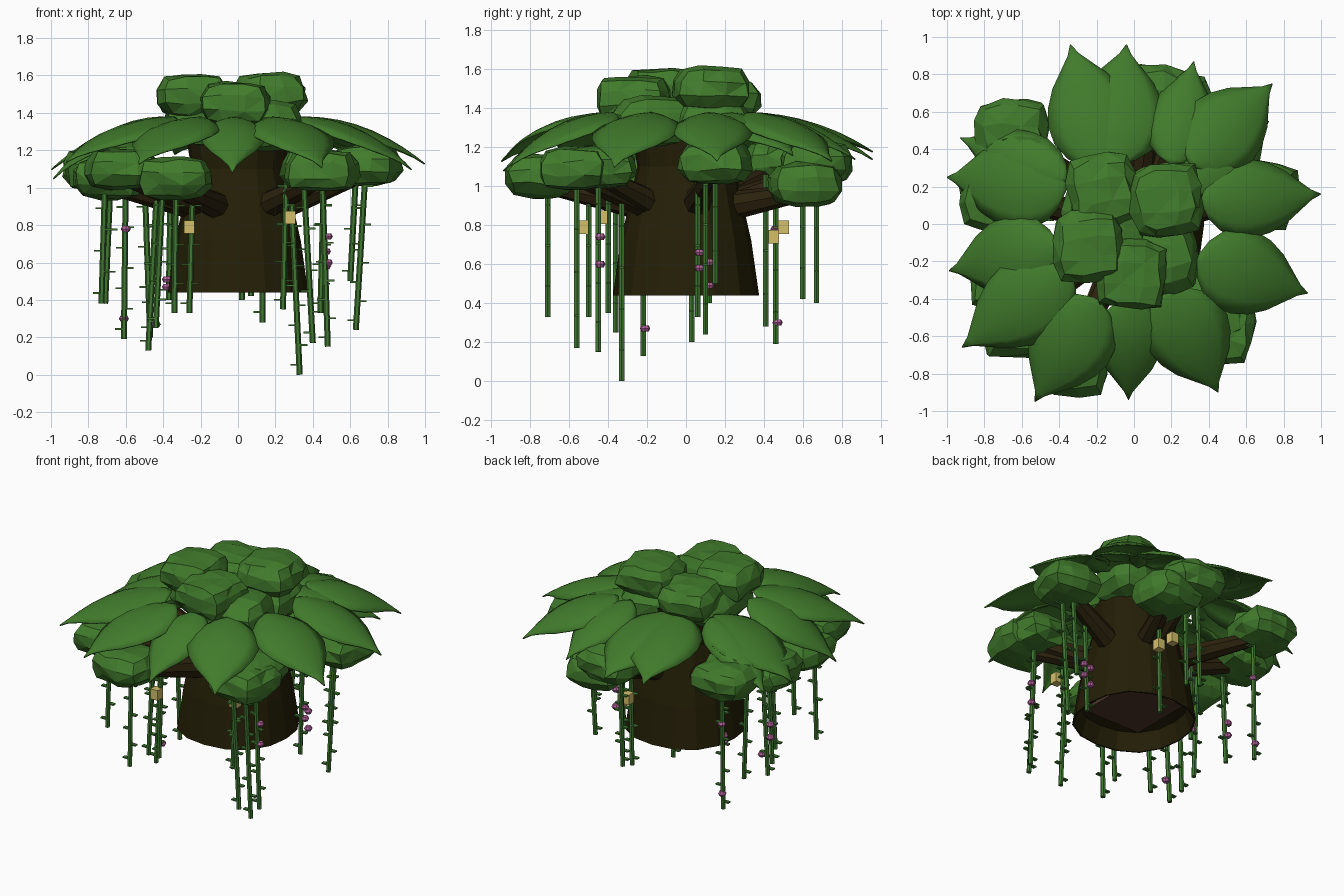
import bpy, bmesh, math, random
from mathutils import Vector, Matrix

random.seed(4)
if "Cube" in bpy.data.objects:
    bpy.data.objects.remove(bpy.data.objects["Cube"], do_unlink=True)


def material(name, r, g, b):
    mat = bpy.data.materials.new(name)
    mat.use_nodes = True
    mat.diffuse_color = (r, g, b, 1)
    shader = mat.node_tree.nodes["Principled BSDF"]
    shader.inputs["Base Color"].default_value = (r, g, b, 1)
    shader.inputs["Roughness"].default_value = 0.9
    return mat


GREEN = material("foliage green", 0.053, 0.2, 0.025)
VINE = material("vine green", 0.05, 0.19, 0.03)
BARK = material("dark bark", 0.018, 0.0135, 0.002)
BRANCH = material("branch brown", 0.025, 0.016, 0.004)
SOIL = material("hollow brown", 0.075, 0.036, 0.022)
PINK = material("blossom pink", 0.48, 0.13, 0.36)
YELLOW = material("lantern yellow", 0.66, 0.53, 0.15)


def finish(bm, name, *mats, smooth=False):
    """Turn a bmesh into a named object with the given materials."""
    mesh = bpy.data.meshes.new(name)
    bm.to_mesh(mesh)
    bm.free()
    for mat in mats:
        mesh.materials.append(mat)
    for poly in mesh.polygons:
        poly.use_smooth = smooth
    obj = bpy.data.objects.new(name, mesh)
    bpy.context.collection.objects.link(obj)
    return obj


def add_tube(bm, start, end, r_start, r_end, sides):
    """Tapered capped tube between two points."""
    start, end = Vector(start), Vector(end)
    axis = end - start
    turn = axis.to_track_quat("Z", "Y").to_matrix().to_4x4()
    place = Matrix.Translation((start + end) / 2) @ turn
    bmesh.ops.create_cone(bm, cap_ends=True, segments=sides, radius1=r_start,
                          radius2=r_end, depth=axis.length, matrix=place)


def add_box(bm, centre, size):
    place = Matrix.Translation(centre) @ Matrix.Diagonal((*size, 1))
    bmesh.ops.create_cube(bm, size=1, matrix=place)


def foliage_clump(name, centre, half=(0.2, 0.19, 0.11)):
    """Faceted, rounded, uneven box of leaves, narrower at top and bottom."""
    bm = bmesh.new()
    bmesh.ops.create_cube(bm, size=2)
    bmesh.ops.subdivide_edges(bm, edges=bm.edges[:], cuts=2, use_grid_fill=True)
    spin = Matrix.Rotation(random.uniform(-0.15, 0.15), 3, "Z")
    for v in bm.verts:
        co = v.co.lerp(v.co.normalized() * 1.1, 0.62)
        taper = 1 - 0.14 * abs(co.z)
        co = Vector((co.x * taper, co.y * taper, co.z))
        co += Vector([random.uniform(-0.08, 0.08) for _ in range(3)])
        v.co = spin @ Vector([c * h for c, h in zip(co, half)]) + Vector(centre)
    bmesh.ops.triangulate(bm, faces=bm.faces[:])
    finish(bm, name, GREEN)


def big_leaf(name, root, tip, width):
    """Pointed leaf with a rounded base, arching outward, drooping at its sides."""
    outline = [(0, 0.08), (0.05, 0.45), (0.14, 0.76), (0.28, 0.97), (0.42, 1),
               (0.56, 0.9), (0.7, 0.68), (0.82, 0.38), (0.92, 0.13), (1, 0.01)]
    root, tip = Vector(root), Vector(tip)
    along = Vector((tip.x - root.x, tip.y - root.y, 0)).normalized()
    side = Vector((-along.y, along.x, 0))
    bm = bmesh.new()
    rows = []
    for u, w in outline:
        mid = root.lerp(tip, u)
        mid.z = root.z + (tip.z - root.z) * u ** 2.1
        row = []
        for step in range(-3, 4):
            v = step / 3
            drop = Vector((0, 0, -0.06 * w * v * v))
            row.append(bm.verts.new(mid + side * (v * w * width) + drop))
        rows.append(row)
    for a, b in zip(rows, rows[1:]):
        for i in range(len(a) - 1):
            bm.faces.new((a[i], b[i], b[i + 1], a[i + 1]))
    bmesh.ops.recalc_face_normals(bm, faces=bm.faces[:])
    obj = finish(bm, name, GREEN, smooth=True)
    shell = obj.modifiers.new("thickness", "SOLIDIFY")
    shell.thickness = 0.008


# Hollow trunk, slightly squared in plan, with a raised floor inside
profile = [(0.0, 0.57), (0.33, 0.56), (0.365, 0.44), (0.375, 0.44), (0.335, 0.72),
           (0.29, 0.92), (0.25, 1.1), (0.29, 1.36)]
bm = bmesh.new()
SIDES = 16
rings = []
for radius, z in profile:
    ring = []
    for i in range(SIDES):
        a = math.tau * i / SIDES
        r = radius * (1 + 0.05 * math.sin(2 * a) ** 2)
        ring.append(bm.verts.new((r * math.cos(a), r * math.sin(a), z)))
    rings.append(ring)
for a, b in zip(rings, rings[1:]):
    for i in range(SIDES):
        j = (i + 1) % SIDES
        bm.faces.new((a[i], a[j], b[j], b[i]))
bm.faces.new(rings[-1])
bmesh.ops.remove_doubles(bm, verts=bm.verts[:], dist=0.0001)
finish(bm, "trunk", BARK)
bm = bmesh.new()
add_box(bm, (0, 0, 0.57), (0.44, 0.44, 0.06))
finish(bm, "trunk_floor", SOIL)

# Outer foliage clumps, each carried by a branch
outer = [(-0.34, -0.73, 1.05), (-0.62, -0.53, 1.1), (-0.69, -0.28, 1.05),
         (-0.74, 0.15, 1.1), (-0.65, 0.48, 1.13), (0.1, 0.67, 1.12),
         (0.24, 0.61, 1.01), (0.68, 0.15, 1.12), (0.42, -0.45, 1.1),
         (0.45, -0.57, 1.09)]
for n, spot in enumerate(outer):
    foliage_clump(f"outer_clump_{n}", spot)
    flat = Vector((spot[0], spot[1], 0))
    start = flat.normalized() * 0.2 + Vector((0, 0, 0.89))
    bm = bmesh.new()
    add_tube(bm, start, Vector(spot) - Vector((0, 0, 0.04)), 0.078, 0.045, 8)
    finish(bm, f"branch_{n}", BRANCH)

# Crown clumps on top
crown = [(-0.17, 0.18, 1.44), (0.17, 0.13, 1.5), (-0.24, -0.12, 1.49),
         (-0.01, -0.27, 1.45)]
for n, spot in enumerate(crown):
    foliage_clump(f"crown_clump_{n}", spot, (0.195, 0.2, 0.115))
foliage_clump("crown_core_right", (0.14, -0.17, 1.33), (0.21, 0.21, 0.13))
foliage_clump("crown_core_left", (-0.14, -0.02, 1.35), (0.25, 0.26, 0.13))
foliage_clump("crown_core_back", (0.13, 0.12, 1.33), (0.22, 0.2, 0.13))

# Ring of large leaves: root x, root y, tip x, tip y, tip z, half width
leaves = [(-0.36, 0.2, -1, 0.25, 1.1, 0.25), (-0.4, -0.12, -0.99, -0.25, 1.05, 0.22),
          (-0.34, -0.25, -0.92, -0.66, 1.14, 0.23),
          (-0.2, -0.4, -0.53, -0.95, 1.13, 0.23),
          (-0.02, -0.4, -0.03, -0.94, 1.08, 0.18),
          (0.18, -0.36, 0.45, -0.9, 1.11, 0.23),
          (0.34, -0.18, 0.93, -0.37, 1.1, 0.23),
          (0.36, 0.12, 1, 0.16, 1.13, 0.21),
          (0.3, 0.32, 0.74, 0.75, 1.13, 0.22),
          (0.27, 0.2, 0.72, 0.55, 1.16, 0.21),
          (0.2, 0.32, 0.32, 0.87, 1.14, 0.18),
          (-0.11, 0.32, -0.04, 0.96, 1.14, 0.25),
          (-0.16, 0.3, -0.34, 0.96, 1.18, 0.23),
          (-0.36, 0.24, -0.93, 0.46, 1.08, 0.17)]
for n, (rx, ry, tx, ty, tz, width) in enumerate(leaves):
    big_leaf(f"big_leaf_{n}", (rx, ry, 1.38), (tx, ty, tz), width)

# Hanging vines: foot x, foot y, foot z, sideways shift at the top
vines = [(0.33, -0.33, 0, -0.05), (0.4, -0.56, 0.17, -0.05),
         (0.48, -0.45, 0.15, -0.03), (-0.48, -0.22, 0.13, 0.05),
         (-0.61, 0.46, 0.19, 0.01), (-0.44, -0.36, 0.25, 0.04),
         (0.63, 0.1, 0.24, 0.05), (0.6, 0.15, 0.5, 0.03),
         (0.13, 0.41, 0.28, 0.01), (-0.34, -0.71, 0.33, 0.01),
         (-0.26, -0.5, 0.33, 0.02), (0.44, 0.06, 0.33, 0.02),
         (0.02, 0.67, 0.4, 0.02), (0.07, 0.6, 0.42, 0.01),
         (-0.71, 0.06, 0.38, 0.03), (-0.73, -0.4, 0.38, 0.02),
         (0.24, -0.4, 0.35, 0.02), (-0.47, 0.03, 0.2, -0.03),
         (-0.37, 0.12, 0.4, 0.01)]
for n, (x, y, z, shift) in enumerate(vines):
    bm = bmesh.new()
    foot, top = Vector((x, y, z)), Vector((x + shift, y, 1.06))
    add_tube(bm, foot, top, 0.016, 0.016, 6)
    count = int((top.z - z) / 0.1)
    for i in range(count):
        at = foot.lerp(top, (i + 0.5) / count)
        reach = Vector((0.048 if i % 2 else -0.048, 0, 0))
        add_box(bm, at + reach / 2, (0.048, 0.026, 0.009))
    finish(bm, f"vine_{n}", VINE)

# Small blossoms on the vines
blossoms = [(-0.38, 0.12, 0.51), (-0.38, 0.12, 0.47), (-0.61, 0.47, 0.3),
            (-0.6, 0.46, 0.78), (-0.44, -0.21, 0.27), (0.48, -0.44, 0.74),
            (0.48, -0.44, 0.6), (0.47, 0.07, 0.66), (0.47, 0.07, 0.58),
            (0.46, 0.12, 0.61), (0.46, 0.12, 0.49), (-0.71, 0.08, 0.66),
            (-0.71, 0.08, 0.57)]
for n, (x, y, z) in enumerate(blossoms):
    bm = bmesh.new()
    add_tube(bm, (x, y, z - 0.016), (x, y, z), 0.018, 0.027, 8)
    add_tube(bm, (x, y, z), (x, y, z + 0.016), 0.027, 0.018, 8)
    finish(bm, f"blossom_{n}", PINK)

# Box lanterns
lanterns = [(-0.26, -0.53, 0.79), (0.28, -0.43, 0.84), (0.17, 0.45, 0.74),
            (0.1, 0.5, 0.79)]
for n, spot in enumerate(lanterns):
    bm = bmesh.new()
    add_box(bm, spot, (0.055, 0.055, 0.07))
    finish(bm, f"lantern_{n}", YELLOW)
